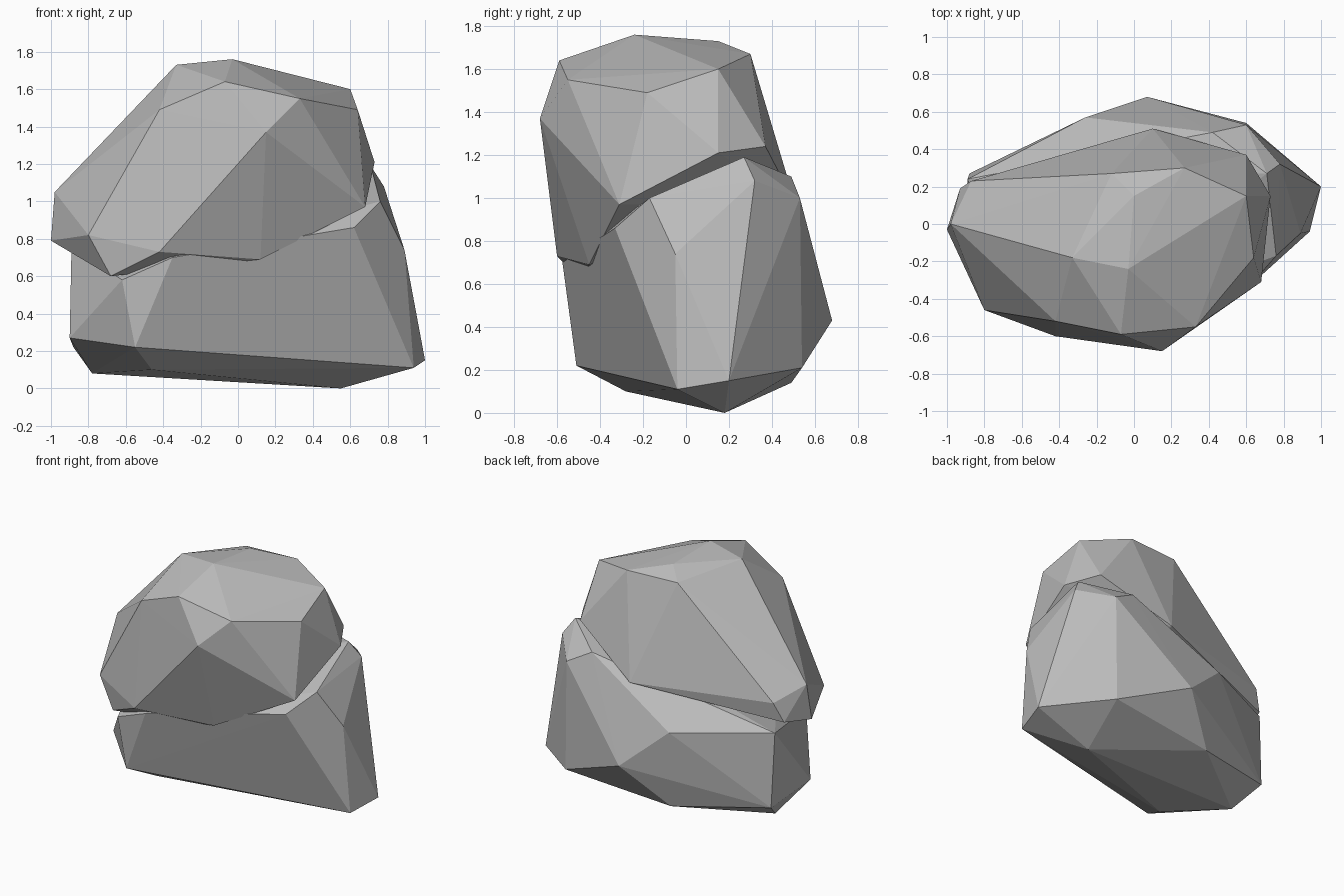
import bpy
import bmesh

# Remove the default cube only
default_cube = bpy.data.objects.get("Cube")
if default_cube:
    bpy.data.objects.remove(default_cube, do_unlink=True)


def make_material(name, colour):
    """Plain flat colour for viewport and render."""
    material = bpy.data.materials.new(name)
    material.use_nodes = True
    material.diffuse_color = colour
    shader = next(n for n in material.node_tree.nodes if n.type == "BSDF_PRINCIPLED")
    shader.inputs["Base Color"].default_value = colour
    shader.inputs["Roughness"].default_value = 0.9
    return material


def make_boulder(name, corners, material):
    """Faceted stone: the convex hull around its corner points."""
    bm = bmesh.new()
    for corner in corners:
        bm.verts.new(corner)
    hull = bmesh.ops.convex_hull(bm, input=bm.verts[:])
    # Drop any corner that ended up inside the stone
    spare = {g for g in hull["geom_interior"] + hull["geom_unused"]
             if isinstance(g, bmesh.types.BMVert)}
    bmesh.ops.delete(bm, geom=list(spare), context="VERTS")
    bmesh.ops.recalc_face_normals(bm, faces=bm.faces[:])
    mesh = bpy.data.meshes.new(name)
    bm.to_mesh(mesh)
    bm.free()
    mesh.materials.append(material)
    boulder = bpy.data.objects.new(name, mesh)
    bpy.context.scene.collection.objects.link(boulder)
    return boulder


stone_grey = make_material("stone grey", (0.5, 0.5, 0.5, 1.0))

# Base stone: underside, right end, back, then upper rim
base_underside = [(.55, .18, 0), (-.46, -.28, .1), (-.78, .08, .08),
                  (-.22, .49, .14), (-.55, -.51, .22), (.6, .54, .21)]
base_ends = [(1, .2, .15), (.94, -.04, .11), (.89, -.05, .74),
             (-.9, -.16, .27), (-.88, .27, .22), (-.89, .24, .76)]
base_rim = [(.07, .68, .43), (-.26, .57, .72), (.6, .53, 1), (.42, .49, 1.1),
            (.78, .32, 1.08), (.71, .27, 1.19), (.76, -.17, 1),
            (.62, -.33, .86), (-.35, -.575, .7), (-.62, -.51, .58)]
make_boulder("base_boulder", base_underside + base_ends + base_rim, stone_grey)

# Resting stone: crown, front brow, sides, then lower edge
top_crown = [(-.03, -.24, 1.76), (-.33, -.18, 1.73), (0, .15, 1.73),
             (.6, .15, 1.6), (.27, .3, 1.67), (-.12, .27, 1.67)]
top_brow = [(-.42, -.52, 1.49), (-.07, -.59, 1.64), (.15, -.68, 1.37),
            (.33, -.55, 1.55), (.64, -.18, 1.49)]
top_sides = [(-1, -.03, .79), (-.98, 0, 1.05), (-.8, -.46, .82),
             (.68, -.31, .97), (.73, .15, 1.21), (.6, .37, 1.24)]
top_lower_edge = [(.1, .51, .97), (-.87, .23, .97), (-.93, .19, .83),
                  (-.68, -.48, .6), (-.42, -.6, .73), (.12, -.45, .69)]
make_boulder("top_boulder", top_crown + top_brow + top_sides + top_lower_edge, stone_grey)
